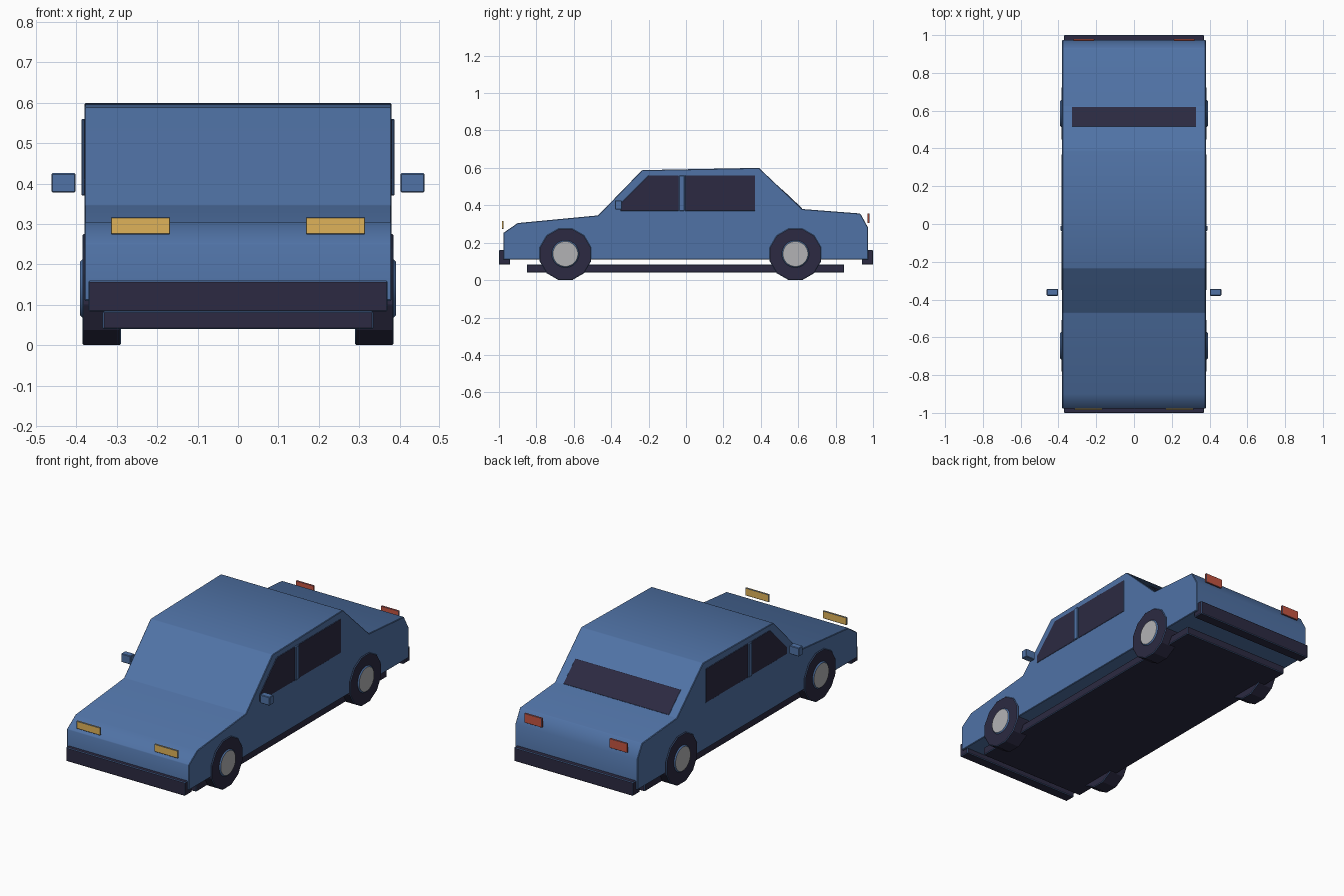
import bpy, bmesh, math
from mathutils import Matrix

cube = bpy.data.objects.get("Cube")
if cube:
    bpy.data.objects.remove(cube, do_unlink=True)


def material(name, rgb):
    m = bpy.data.materials.new(name)
    m.use_nodes = True
    m.diffuse_color = (*rgb, 1)
    m.node_tree.nodes["Principled BSDF"].inputs["Base Color"].default_value = (*rgb, 1)
    return m


BLUE = material("blue paint", (0.08, 0.17, 0.38))
DARK = material("dark trim", (0.025, 0.023, 0.054))
AMBER = material("amber lamp", (0.74, 0.45, 0.1))
RED = material("red lamp", (0.56, 0.09, 0.055))
SILVER = material("silver hub", (0.45, 0.45, 0.46))


def finish(name, bm, mat, chamfer):
    """Chamfer the sharp edges in blue paint, then make the object."""
    bmesh.ops.recalc_face_normals(bm, faces=bm.faces)
    for f in bm.faces:
        f.material_index = 1
    sharp = [e for e in bm.edges if e.calc_face_angle(0) > math.radians(30.5)]
    bmesh.ops.bevel(bm, geom=sharp, offset=chamfer, offset_type="OFFSET", segments=1,
                    profile=0.5, affect="EDGES", clamp_overlap=True, material=0)
    mesh = bpy.data.meshes.new(name)
    bm.to_mesh(mesh)
    bm.free()
    mesh.materials.append(BLUE)
    mesh.materials.append(mat)
    obj = bpy.data.objects.new(name, mesh)
    bpy.context.collection.objects.link(obj)
    bpy.ops.object.select_all(action="DESELECT")
    obj.select_set(True)
    bpy.context.view_layer.objects.active = obj
    bpy.ops.object.shade_smooth_by_angle(angle=math.radians(29.8))


def box(name, x, y, z, mat, chamfer=0.003):
    """Box from (low, high) pairs on each axis."""
    bm = bmesh.new()
    bmesh.ops.create_cube(bm, size=1)
    for v in bm.verts:
        v.co = [a + (b - a) * (c + 0.5) for (a, b), c in zip((x, y, z), v.co)]
    finish(name, bm, mat, chamfer)


def extrude_profile(name, points, half_width, mat, chamfer=0.003):
    """Side profile of (y, z) points extruded across the car."""
    bm = bmesh.new()
    face = bm.faces.new([bm.verts.new((-half_width, y, z)) for y, z in points])
    new = bmesh.ops.extrude_face_region(bm, geom=[face])["geom"]
    for v in new:
        if isinstance(v, bmesh.types.BMVert):
            v.co.x = half_width
    finish(name, bm, mat, chamfer)


def disc(name, x0, x1, y, z, radius, sides, mat, chamfer):
    """Cylinder along x with flat sides facing down."""
    bm = bmesh.new()
    bmesh.ops.create_cone(bm, cap_ends=True, segments=sides, radius1=radius,
                          radius2=radius, depth=abs(x1 - x0))
    turn = Matrix.Rotation(math.pi / 2, 4, "Y") @ Matrix.Rotation(math.pi / sides, 4, "Z")
    bm.transform(Matrix.Translation(((x0 + x1) / 2, y, z)) @ turn)
    finish(name, bm, mat, chamfer)


# Body shell
REAR_ROOF, REAR_BASE = (0.39, 0.60), (0.622, 0.38)
extrude_profile("body", [
    (-0.977, 0.11), (-0.977, 0.252), (-0.90, 0.305), (-0.47, 0.346), (-0.235, 0.588),
    REAR_ROOF, REAR_BASE, (0.932, 0.356), (0.974, 0.28), (0.974, 0.11)],
    0.38, BLUE)

# Floor and bumpers
box("floor_plate", (-0.335, 0.335), (-0.85, 0.845), (0.04, 0.084), DARK)
box("front_bumper", (-0.37, 0.37), (-1.0, -0.94), (0.083, 0.16), DARK)
box("rear_bumper", (-0.37, 0.37), (0.94, 1.0), (0.083, 0.16), DARK)

# Side windows run through the cabin, nearly flush with the doors
GLASS, PILLAR = 0.3825, 0.388
extrude_profile("front_side_windows", [
    (-0.35, 0.37), (-0.35, 0.41), (-0.2, 0.56), (-0.04, 0.56), (-0.04, 0.37)],
    GLASS, DARK, 0.001)
box("rear_side_windows", (-GLASS, GLASS), (-0.005, 0.37), (0.37, 0.56), DARK, 0.001)
box("door_pillars", (-PILLAR, PILLAR), (-0.037, -0.008), (0.37, 0.56), BLUE)

# Rear window lies almost flush with the sloped back panel
dy, dz = REAR_BASE[0] - REAR_ROOF[0], REAR_BASE[1] - REAR_ROOF[1]
length = math.hypot(dy, dz)


def slope_point(t, lift):
    return (REAR_ROOF[0] + dy * t - dz / length * lift,
            REAR_ROOF[1] + dz * t + dy / length * lift)


extrude_profile("rear_window", [slope_point(0.53, -0.005), slope_point(0.53, 0.002),
                                slope_point(0.99, 0.002), slope_point(0.99, -0.005)],
                0.328, DARK, 0.001)

# Parts repeated on both sides
for side, s in (("left", 1), ("right", -1)):
    def span(a, b):
        return tuple(sorted((s * a, s * b)))

    box(side + "_mirror", span(0.402, 0.462), (-0.38, -0.343), (0.378, 0.426), BLUE)
    box(side + "_headlight", span(0.168, 0.315), (-0.985, -0.975), (0.274, 0.317), AMBER, 0.002)
    box(side + "_tail_light", span(0.21, 0.32), (0.97, 0.98), (0.305, 0.357), RED, 0.001)

    for end, y in (("front", -0.645), ("rear", 0.585)):
        disc(f"{side}_{end}_tyre", s * 0.29, s * 0.385, y, 0.138, 0.1425, 12, DARK, 0.003)
        disc(f"{side}_{end}_hub", s * 0.37, s * 0.391, y, 0.14, 0.073, 24, SILVER, 0.006)
